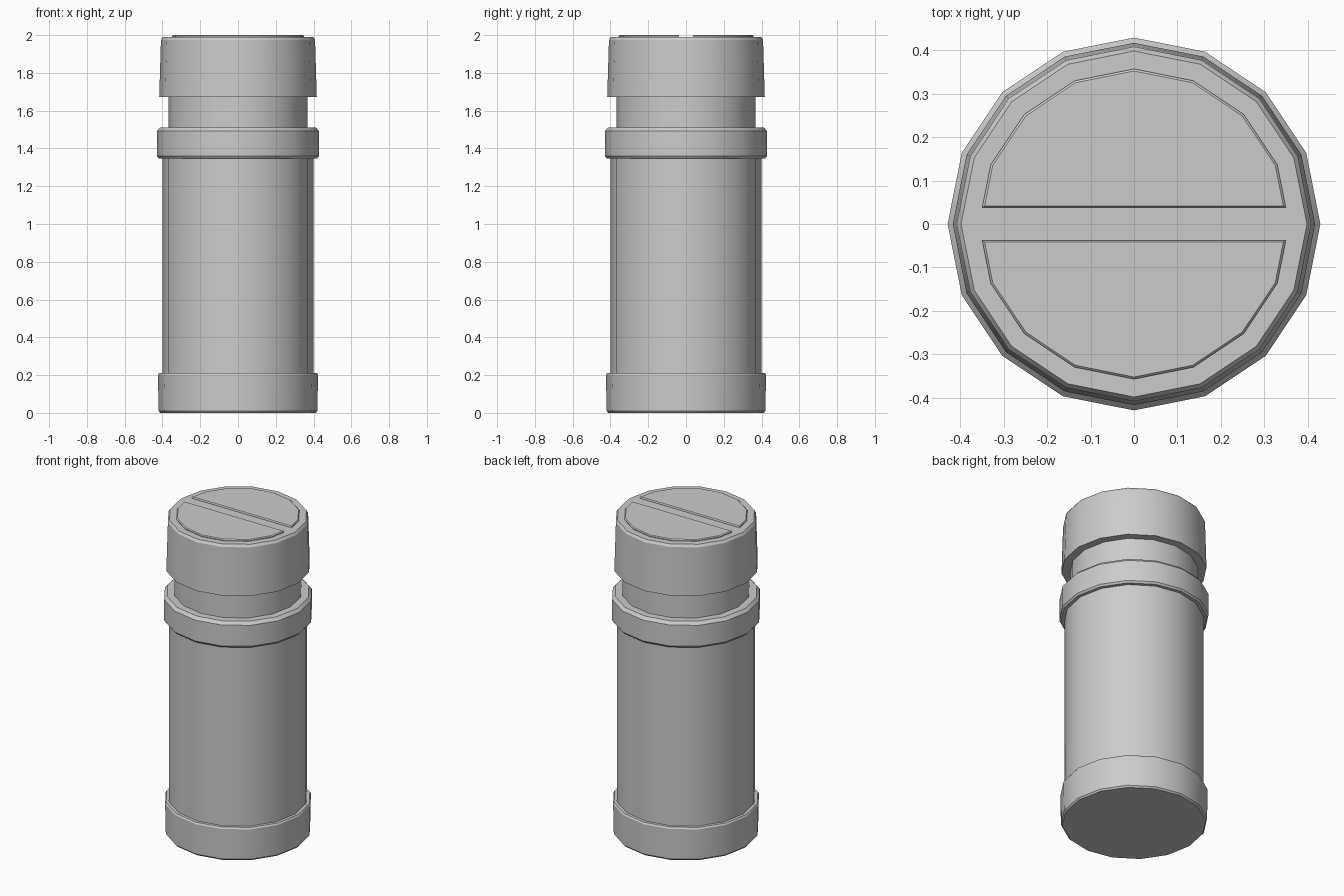
import bpy, bmesh
from math import pi, cos, sin, radians

if "Cube" in bpy.data.objects:
    bpy.data.objects.remove(bpy.data.objects["Cube"])

SIDES = 16


def finish(name, bm):
    bmesh.ops.recalc_face_normals(bm, faces=bm.faces)
    mesh = bpy.data.meshes.new(name)
    bm.to_mesh(mesh)
    bm.free()
    obj = bpy.data.objects.new(name, mesh)
    bpy.context.collection.objects.link(obj)
    bpy.ops.object.select_all(action='DESELECT')
    obj.select_set(True)
    bpy.context.view_layer.objects.active = obj
    bpy.ops.object.shade_smooth_by_angle(angle=radians(30))
    return obj


def lathe(name, profile):
    """Closed 16-sided solid from (radius, z) points, bottom to top."""
    bm = bmesh.new()
    rings = [[bm.verts.new((r * cos(2 * pi * i / SIDES), r * sin(2 * pi * i / SIDES), z))
              for i in range(SIDES)] for r, z in profile]
    for a, b in zip(rings, rings[1:]):
        for i in range(SIDES):
            j = (i + 1) % SIDES
            bm.faces.new((a[i], a[j], b[j], b[i]))
    bm.faces.new(rings[0])
    bm.faces.new(rings[-1])
    return finish(name, bm)


def half_disc(name, side):
    """Raised half-round plate on the lid, with slightly inset top."""
    bm = bmesh.new()
    loops = []
    for r, gap, z in ((0.357, 0.038, 1.985), (0.357, 0.038, 1.995), (0.352, 0.041, 2.0)):
        # where the straight edge meets the first facet
        x = r - gap * (1 - cos(pi / 8)) / sin(pi / 8)
        pts = [(x, gap)]
        pts += [(r * cos(i * pi / 8), r * sin(i * pi / 8)) for i in range(1, 8)]
        pts += [(-x, gap)]
        loops.append([bm.verts.new((px, side * py, z)) for px, py in pts])
    for a, b in zip(loops, loops[1:]):
        for i in range(len(a)):
            j = (i + 1) % len(a)
            bm.faces.new((a[i], a[j], b[j], b[i]))
    bm.faces.new(loops[0])
    bm.faces.new(loops[-1])
    return finish(name, bm)


# Base cap, main tube, collar ring, neck and lid
lathe("base_cap", [(0.412, 0), (0.42, 0.01), (0.424, 0.2), (0.418, 0.21), (0.39, 0.21)])
lathe("body_tube", [(0.40, 0.19), (0.40, 1.38)])
lathe("collar_ring", [(0.39, 1.348), (0.42, 1.348), (0.429, 1.36),
                      (0.429, 1.492), (0.412, 1.511), (0.36, 1.511)])
lathe("neck", [(0.368, 1.48), (0.368, 1.69)])
lathe("lid", [(0.36, 1.672), (0.417, 1.672), (0.408, 1.975), (0.398, 1.99)])

# Two half-round plates separated by a slot
half_disc("lid_plate_back", 1)
half_disc("lid_plate_front", -1)
